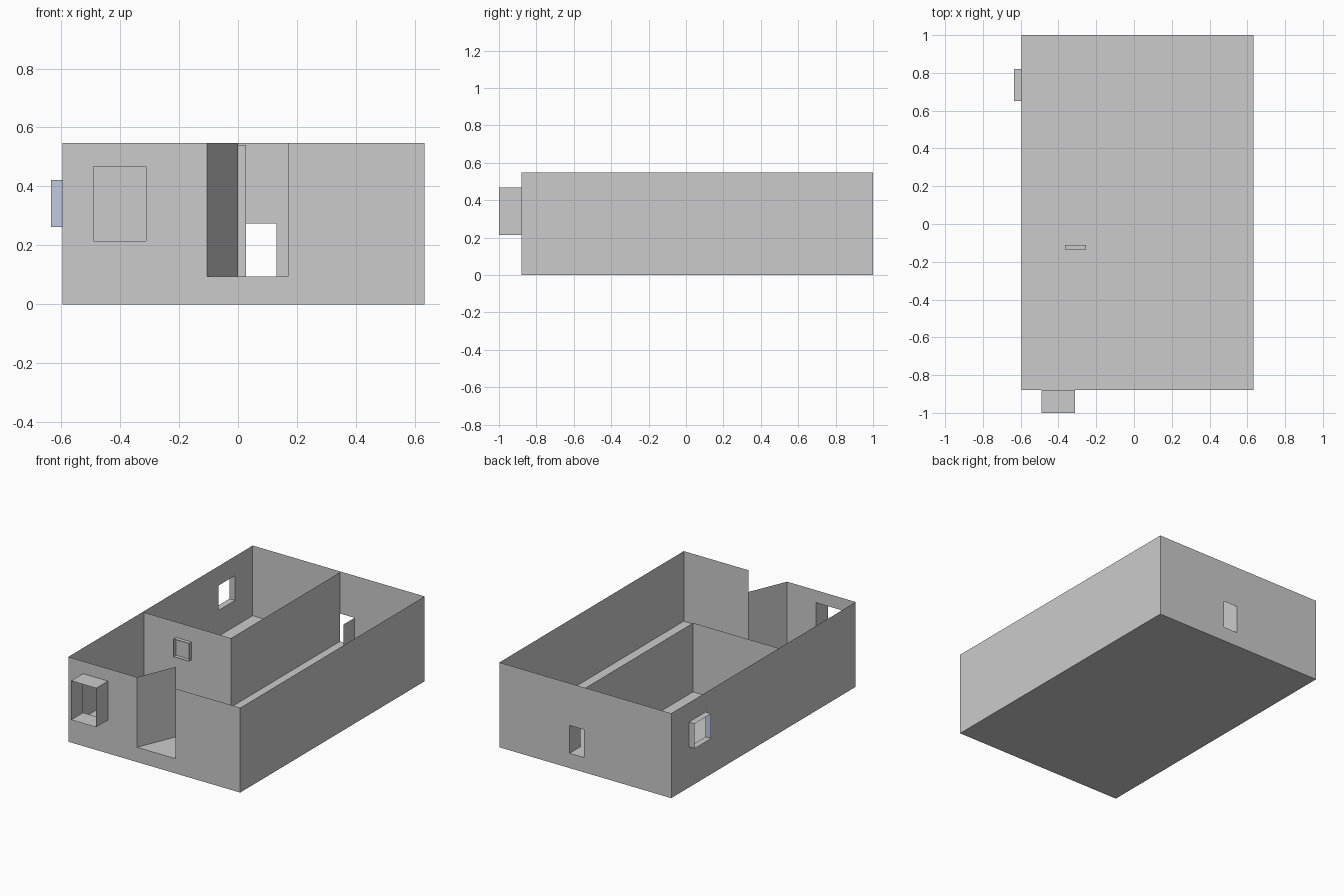
import bpy

if "Cube" in bpy.data.objects:
    bpy.data.objects.remove(bpy.data.objects["Cube"])

X0, X1 = -0.595, 0.632      # outer walls
Y0, Y1 = -0.88, 1.0
FLOOR, TOP = 0.095, 0.547


def mesh(name, quads):
    verts = [v for q in quads for v in q]
    faces = [tuple(range(4 * i, 4 * i + 4)) for i in range(len(quads))]
    me = bpy.data.meshes.new(name)
    me.from_pydata(verts, [], faces)
    ob = bpy.data.objects.new(name, me)
    bpy.context.collection.objects.link(ob)
    return ob


def upright(p, q, z0, z1):
    """Thin vertical quad between two plan points."""
    return [(*p, z0), (*q, z0), (*q, z1), (*p, z1)]


def wall(name, p, q, top=TOP, hole=None):
    """Thin wall from p to q; hole = (start, end, z0, z1), measured along the wall's axis."""
    if hole is None:
        return mesh(name, [upright(p, q, FLOOR, top)])
    axis = 0 if p[1] == q[1] else 1
    a, b, h0, h1 = hole

    def at(v):
        return (v, p[1]) if axis == 0 else (p[0], v)
    strips = [(p, at(a), FLOOR, top), (at(b), q, FLOOR, top),
              (at(a), at(b), FLOOR, h0), (at(a), at(b), h1, top)]
    return mesh(name, [upright(*s) for s in strips if s[3] - s[2] > 1e-4])


def tube(name, axis, a, b, d0, d1, z0, z1, skip_first=False):
    """Open window surround: spans a..b along the wall, d0..d1 in depth (axis 0: wall runs in x)."""
    def P(u, d):
        return (u, d) if axis == 0 else (d, u)
    quads = [upright(P(b, d0), P(b, d1), z0, z1)]
    if not skip_first:
        quads.append(upright(P(a, d0), P(a, d1), z0, z1))
    for z in (z0, z1):
        quads.append([(*P(u, d), z) for u, d in ((a, d0), (b, d0), (b, d1), (a, d1))])
    return mesh(name, quads)


# Floor slab
bpy.ops.mesh.primitive_cube_add(size=1, location=((X0 + X1) / 2, (Y0 + Y1) / 2, FLOOR / 2))
slab = bpy.context.object
slab.name = "floor_slab"
slab.scale = (X1 - X0, Y1 - Y0, FLOOR)

# Outer walls
wall("front_wall", (X0, Y0), (-0.49, Y0))
wall("front_wall_middle", (-0.49, Y0), (-0.105, Y0), hole=(-0.49, -0.312, 0.215, 0.467))
wall("front_wall_right", (0.17, Y0), (X1, Y0))
wall("right_wall", (X1, Y0), (X1, Y1))
wall("back_wall", (X1, Y1), (X0, Y1), hole=(0.131, 0.027, FLOOR, 0.275))
wall("left_wall", (X0, Y0), (X0, Y1), hole=(0.65, 0.82, 0.262, 0.422))

# Inner room walls
wall("inner_front_wall", (X0, -0.11), (0.027, -0.11), top=0.54)
wall("inner_side_wall", (0.027, -0.11), (0.027, Y1), top=0.54)

# Open door leaves
mesh("front_door", [upright((-0.105, Y0), (0.0, -0.63), FLOOR, TOP)])
mesh("back_door", [upright((0.131, Y1), (0.131, 0.89), FLOOR, 0.275)])

# Window surrounds
tube("front_window", 0, -0.49, -0.312, -1.0, Y0, 0.215, 0.467)
tube("inner_window", 0, -0.365, -0.255, -0.135, -0.11, 0.325, 0.44)
tube("left_window", 1, 0.65, 0.82, -0.635, X0, 0.262, 0.422, skip_first=True)
pane = mesh("left_window_tinted_side", [upright((-0.635, 0.65), (X0, 0.65), 0.262, 0.422)])
tint = bpy.data.materials.new("tint")
tint.diffuse_color = (0.52, 0.6, 0.74, 1)
tint.use_nodes = True
tint.node_tree.nodes["Principled BSDF"].inputs["Base Color"].default_value = tint.diffuse_color
pane.data.materials.append(tint)
